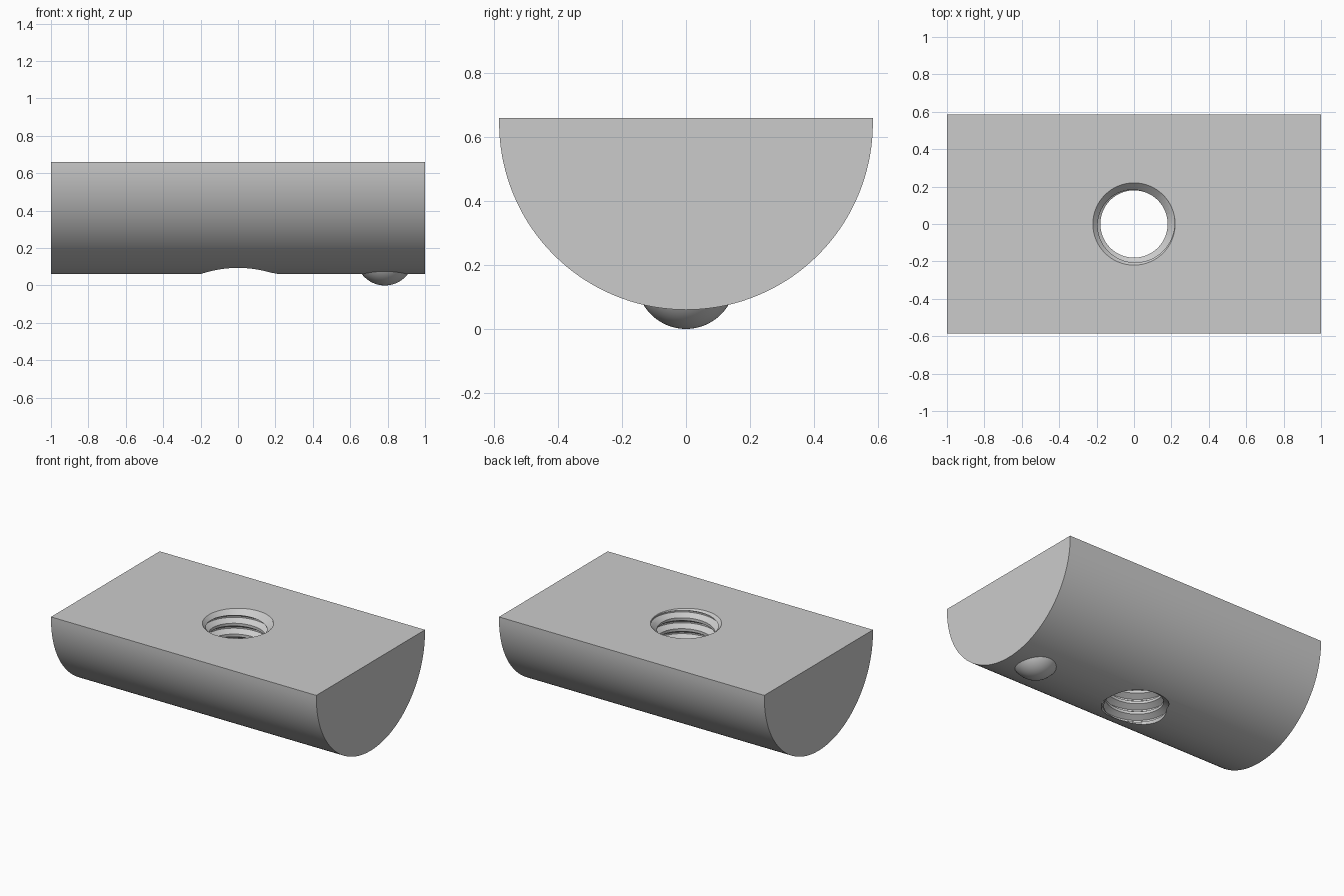
import bpy, bmesh
from math import sin, cos, pi

if "Cube" in bpy.data.objects:
    bpy.data.objects.remove(bpy.data.objects["Cube"])

R, ZC, TOP = 0.585, 0.645, 0.66      # bar radius, arc centre height, top face
MINOR, MAJOR, PITCH = 0.18, 0.217, 0.074


def finish(bm, name):
    bmesh.ops.recalc_face_normals(bm, faces=bm.faces)
    me = bpy.data.meshes.new(name)
    bm.to_mesh(me)
    bm.free()
    ob = bpy.data.objects.new(name, me)
    bpy.context.collection.objects.link(ob)
    return ob


def select(ob):
    bpy.ops.object.select_all(action='DESELECT')
    ob.select_set(True)
    bpy.context.view_layer.objects.active = ob


def smooth(ob, angle=30):
    select(ob)
    bpy.ops.object.shade_smooth_by_angle(angle=angle * pi / 180)


def cone_cutter(name, r1, r2, z1, z2):
    bpy.ops.mesh.primitive_cone_add(vertices=64, radius1=r1, radius2=r2,
                                    depth=z2 - z1, location=(0, 0, (z1 + z2) / 2))
    ob = bpy.context.object
    ob.name = name
    return ob


def thread_cutter(name, z_start, turns, seg=64):
    # rows follow the helix; each trip round joins the row one pitch higher
    profile = [(0, MINOR), (0.25, MINOR), (0.56, MAJOR), (0.69, MAJOR)]
    n = len(profile)
    rows = turns * n
    bm = bmesh.new()
    cols = []
    for j in range(seg):
        a = 2 * pi * j / seg
        col = []
        for k in range(rows + 1 + (n if j == 0 else 0)):
            f, r = profile[k % n]
            z = z_start + PITCH * (k // n + f + j / seg)
            col.append(bm.verts.new((r * cos(a), r * sin(a), z)))
        cols.append(col)
    for j in range(seg):
        nxt, s = (cols[j + 1], 0) if j < seg - 1 else (cols[0], n)
        for k in range(rows):
            bm.faces.new((cols[j][k], nxt[k + s], nxt[k + s + 1], cols[j][k + 1]))
    # close both ends with fans
    low = bm.verts.new((0, 0, z_start - 0.05))
    high = bm.verts.new((0, 0, z_start + PITCH * (turns + 1) + 0.05))
    mid = z_start + PITCH * turns / 2
    for e in [e for e in bm.edges if len(e.link_faces) == 1]:
        apex = low if e.verts[0].co.z < mid else high
        bm.faces.new((e.verts[0], e.verts[1], apex))
    return finish(bm, name)


# half-round bar
bm = bmesh.new()
N = 72
section = [(R, TOP)] + [(R * cos(pi * i / N), ZC - R * sin(pi * i / N))
                        for i in range(N + 1)] + [(-R, TOP)]
face = bm.faces.new([bm.verts.new((-1, y, z)) for y, z in section])
ext = bmesh.ops.extrude_face_region(bm, geom=[face])
bmesh.ops.translate(bm, vec=(2, 0, 0),
                    verts=[v for v in ext['geom'] if isinstance(v, bmesh.types.BMVert)])
bar = finish(bm, "half_round_bar")

# threaded hole with a countersink at each end
cutters = [
    thread_cutter("thread_cutter", -0.06, 11),
    cone_cutter("top_countersink_cutter", 0.175, 0.235, 0.615, 0.675),
    cone_cutter("bottom_countersink_cutter", 0.21, 0.195, 0.02, 0.1),
]
for c in cutters:
    c.hide_render = True
    select(bar)
    m = bar.modifiers.new("cut", 'BOOLEAN')
    m.operation, m.solver, m.object = 'DIFFERENCE', 'EXACT', c
    bpy.ops.object.modifier_apply(modifier=m.name)
for c in cutters:
    bpy.data.objects.remove(c, do_unlink=True)
smooth(bar)

# locating ball under one end
bpy.ops.mesh.primitive_uv_sphere_add(segments=48, ring_count=32, radius=0.155,
                                     location=(0.785, 0, 0.155))
ball = bpy.context.object
ball.name = "locating_ball"
smooth(ball)
